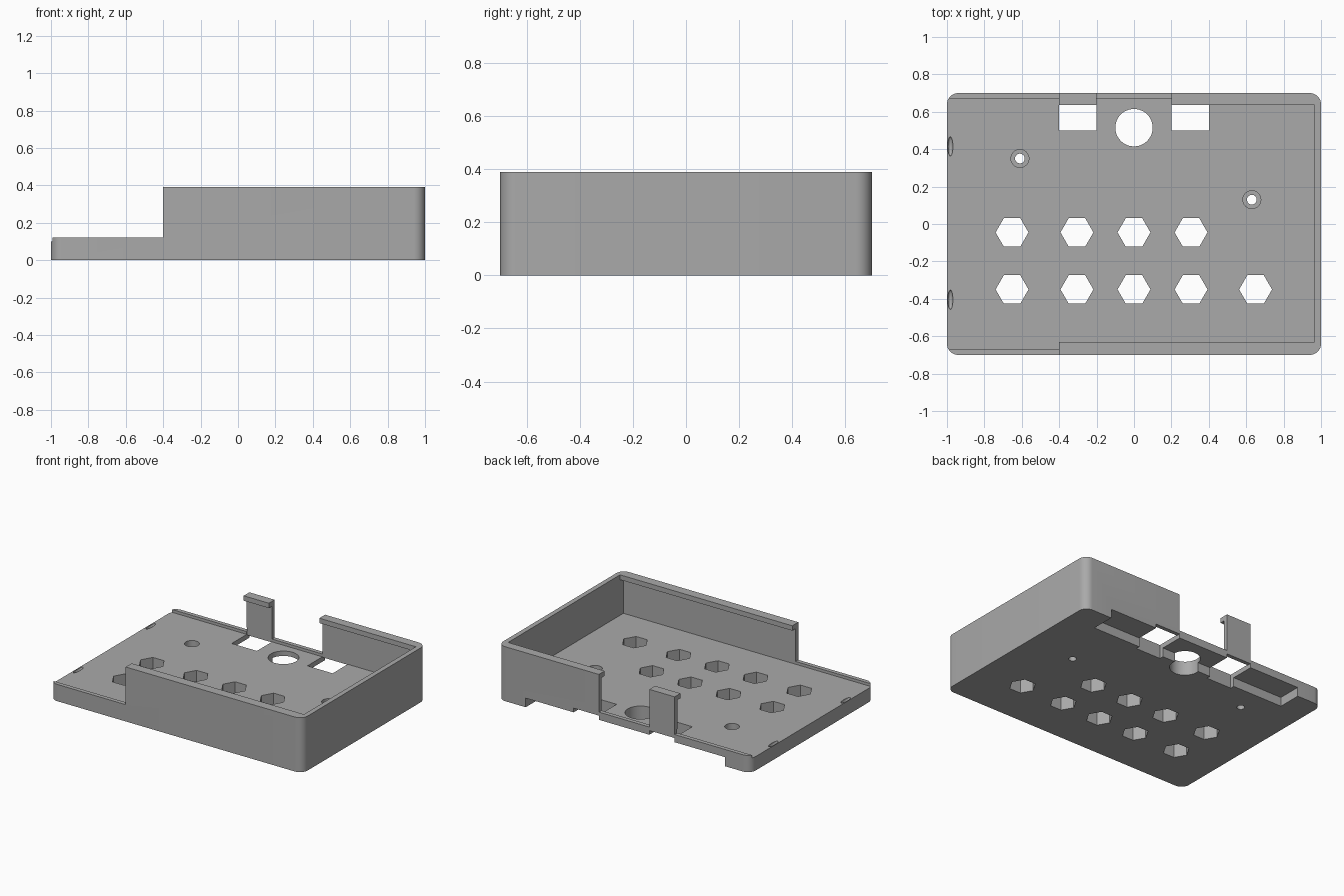
import bpy
import math

if "Cube" in bpy.data.objects:
    bpy.data.objects.remove(bpy.data.objects["Cube"], do_unlink=True)

grey = bpy.data.materials.new("plain_grey")
grey.use_nodes = True
colour = (0.4, 0.4, 0.4, 1)
grey.diffuse_color = colour
grey.node_tree.nodes["Principled BSDF"].inputs["Base Color"].default_value = colour


def box(x0, x1, y0, y1, z0, z1):
    bpy.ops.mesh.primitive_cube_add(
        size=1, location=((x0 + x1) / 2, (y0 + y1) / 2, (z0 + z1) / 2))
    ob = bpy.context.object
    ob.scale = (x1 - x0, y1 - y0, z1 - z0)
    bpy.ops.object.transform_apply(location=True, rotation=True, scale=True)
    return ob


def prism(x, y, radius, z0, z1, sides=32):
    bpy.ops.mesh.primitive_cylinder_add(
        vertices=sides, radius=radius, depth=z1 - z0,
        location=(x, y, (z0 + z1) / 2), rotation=(0, 0, math.pi / 2))
    return bpy.context.object


def apply(ob, mod):
    bpy.ops.object.select_all(action="DESELECT")
    bpy.context.view_layer.objects.active = ob
    ob.select_set(True)
    bpy.ops.object.modifier_apply(modifier=mod.name)


def cut(cutter):
    cutter.hide_render = True
    mod = case.modifiers.new("cut", "BOOLEAN")
    mod.operation = "DIFFERENCE"
    mod.solver = "EXACT"
    mod.object = cutter
    apply(case, mod)
    bpy.data.objects.remove(cutter, do_unlink=True)


FLOOR, RIM, TOP = 0.10, 0.12, 0.39

# Outer block with rounded upright corners
case = box(-1, 1, -0.7, 0.7, 0, TOP)
case.name = "enclosure_half"
case.data.materials.append(grey)
weights = case.data.attributes.new("bevel_weight_edge", "FLOAT", "EDGE")
for edge in case.data.edges:
    a, b = (case.data.vertices[i].co for i in edge.vertices)
    weights.data[edge.index].value = 1.0 if abs(a.z - b.z) > 0.1 else 0.0
bevel = case.modifiers.new("corners", "BEVEL")
bevel.limit_method = "WEIGHT"
bevel.width = 0.06
bevel.segments = 8
apply(case, bevel)

# Interior, leaving an inward lip along the top of the long walls
cut(box(-1.2, 0.965, -0.67, 0.67, FLOOR, 0.355))
cut(box(-1.2, 0.965, -0.632, 0.635, 0.3, 0.6))

# Low rim at the open end and in the gap beside the clip
cut(box(-1.2, -0.4, -1, 1, RIM, 0.6))
cut(box(-0.2, 0.2, 0.5, 1, RIM, 0.6))

# Recess under the back edge
cut(box(-0.8, 0.78, 0.53, 1, -0.2, 0.065))

# Rectangular openings beneath the clips
for x in (-0.4, 0.2):
    cut(box(x, x + 0.2, 0.5, 0.672, -0.2, 0.15))
    cut(box(x, x + 0.2, 0.6, 1, -0.2, 0.095))

# Round opening
cut(prism(0, 0.515, 0.1, -0.2, 0.2, 48))

# Hexagonal openings in two rows
for y, columns in ((-0.045, (-0.652, -0.305, 0, 0.305)),
                   (-0.35, (-0.652, -0.305, 0, 0.305, 0.65))):
    for x in columns:
        cut(prism(x, y, 0.088, -0.2, 0.2, 6))

# Counterbored screw holes
for x, y in ((-0.61, 0.35), (0.63, 0.13)):
    cut(prism(x, y, 0.048, 0.04, 0.2))
    cut(prism(x, y, 0.026, -0.2, 0.2))

# Shallow dimples at the open end
for y in (-0.405, 0.415):
    bpy.ops.mesh.primitive_uv_sphere_add(
        segments=24, ring_count=12, radius=1, location=(-0.982, y, FLOOR))
    dimple = bpy.context.object
    dimple.scale = (0.014, 0.052, 0.02)
    bpy.ops.object.transform_apply(location=True, rotation=True, scale=True)
    cut(dimple)

bpy.ops.object.select_all(action="DESELECT")
case.select_set(True)
bpy.context.view_layer.objects.active = case
bpy.ops.object.shade_smooth_by_angle(angle=math.radians(30))
